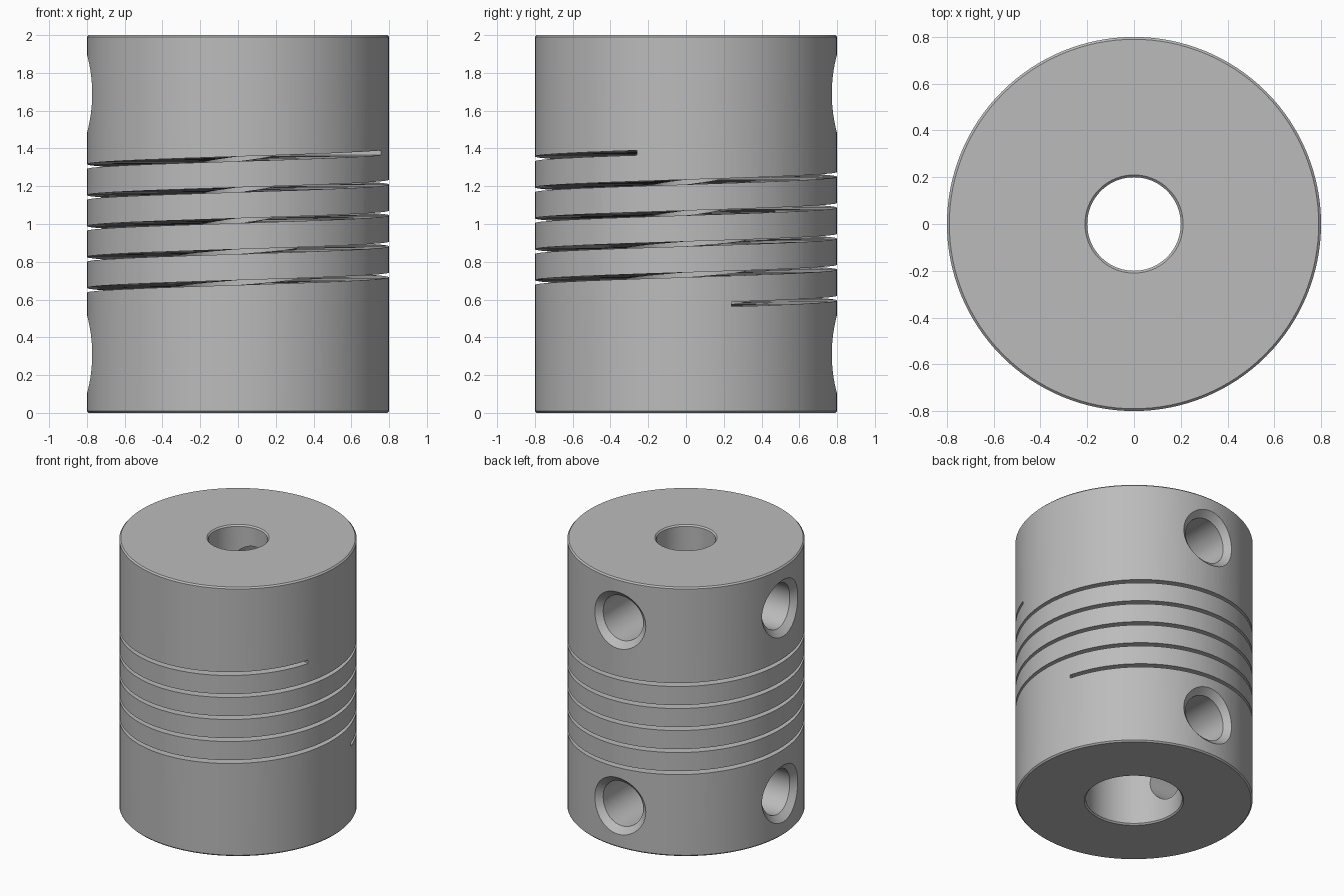
import bpy, bmesh
from math import sin, cos, sqrt, radians, pi

if "Cube" in bpy.data.objects:
    bpy.data.objects.remove(bpy.data.objects["Cube"])

RADIUS, HEIGHT, EDGE = 0.8, 2.0, 0.01
TOP_BORE, BOTTOM_BORE, STEP_Z = 0.2, 0.325, 0.96
SEGMENTS = 128

steel = bpy.data.materials.new("satin grey metal")
steel.use_nodes = True
grey = (0.5, 0.5, 0.5, 1)
steel.diffuse_color = grey
steel.node_tree.nodes["Principled BSDF"].inputs["Base Color"].default_value = grey


def loft(name, rings, closed=False):
    """Skin a row of equal point rings, joined end to end or capped."""
    bm = bmesh.new()
    rows = [[bm.verts.new(p) for p in ring] for ring in rings]
    pairs = list(zip(rows, rows[1:]))
    if closed:
        pairs.append((rows[-1], rows[0]))
    else:
        bm.faces.new(rows[0])
        bm.faces.new(rows[-1])
    for a, b in pairs:
        for i in range(len(a)):
            j = (i + 1) % len(a)
            bm.faces.new((a[i], a[j], b[j], b[i]))
    bmesh.ops.recalc_face_normals(bm, faces=bm.faces)
    mesh = bpy.data.meshes.new(name)
    bm.to_mesh(mesh)
    bm.free()
    mesh.materials.append(steel)
    obj = bpy.data.objects.new(name, mesh)
    bpy.context.collection.objects.link(obj)
    return obj


def spin(profile, angle):
    return [(r * cos(angle), r * sin(angle), z) for r, z in profile]


def cut(target, cutter):
    mod = target.modifiers.new("cut", 'BOOLEAN')
    mod.operation, mod.solver, mod.object = 'DIFFERENCE', 'EXACT', cutter
    bpy.context.view_layer.objects.active = target
    bpy.ops.object.modifier_apply(modifier=mod.name)
    bpy.data.objects.remove(cutter)


# Sleeve with chamfered rims and a stepped bore
profile = [(RADIUS - EDGE, 0), (RADIUS, EDGE),
           (RADIUS, HEIGHT - EDGE), (RADIUS - EDGE, HEIGHT),
           (TOP_BORE + EDGE, HEIGHT), (TOP_BORE, HEIGHT - EDGE),
           (TOP_BORE, STEP_Z), (BOTTOM_BORE, STEP_Z),
           (BOTTOM_BORE, EDGE), (BOTTOM_BORE + EDGE, 0)]
body = loft("coupling_body",
            [spin(profile, 2 * pi * i / SEGMENTS) for i in range(SEGMENTS)], True)

# Spiral slit, open from the outside to the bore
START, END, LOW, HIGH, SLIT = radians(17.5), radians(1781), 0.575, 1.377, 0.0125
steps = 480
slit_rings = []
for i in range(steps + 1):
    t = i / steps
    z = LOW + t * (HIGH - LOW)
    section = [(0.1, z - SLIT), (1, z - SLIT), (1, z + SLIT), (0.1, z + SLIT)]
    slit_rings.append(spin(section, START + t * (END - START)))
cut(body, loft("slit_cutter", slit_rings))


# Screw holes whose chamfer follows the curved outside
def hole_ring(radius, depth_at, angle, z):
    ring = []
    for i in range(48):
        a = 2 * pi * i / 48
        side, up = radius * cos(a), radius * sin(a)
        d = depth_at(side)
        ring.append((d * cos(angle) - side * sin(angle),
                     d * sin(angle) + side * cos(angle), z + up))
    return ring


def surface(side):
    return sqrt(RADIUS ** 2 - side ** 2)


HOLE, RIM, SINK = 0.165, 0.21, 0.045
for angle in (pi / 2, pi):
    for z in (0.31, 1.69):
        cut(body, loft("hole_cutter", [
            hole_ring(HOLE, lambda s: 0, angle, z),
            hole_ring(HOLE, lambda s: surface(s) - SINK, angle, z),
            hole_ring(RIM, surface, angle, z),
            hole_ring(RIM, lambda s: 1, angle, z)]))

# Smooth walls, crisp edges
bpy.ops.object.select_all(action='DESELECT')
body.select_set(True)
bpy.context.view_layer.objects.active = body
bpy.ops.object.shade_smooth_by_angle(angle=radians(30))
